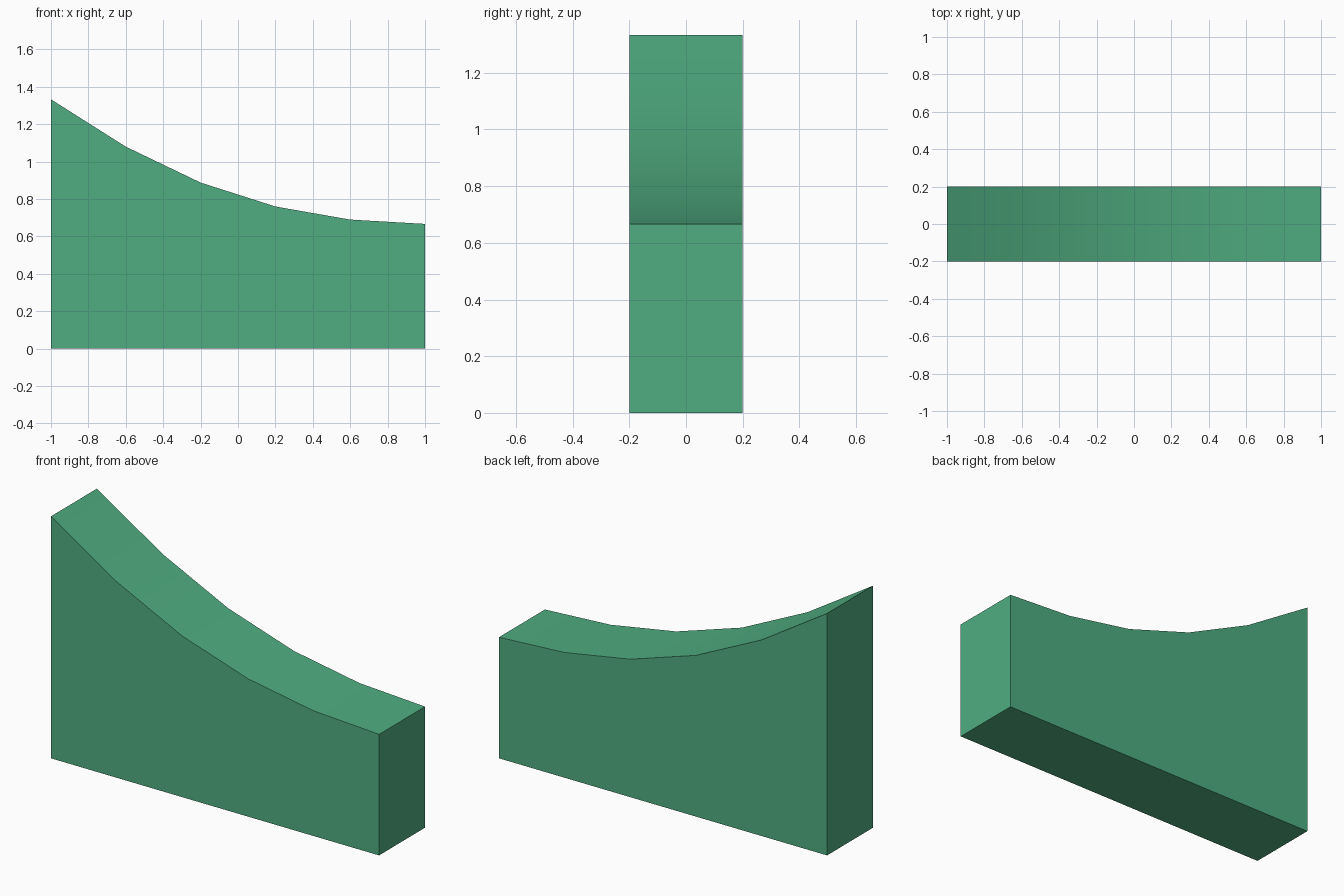
import bpy, bmesh, math

if "Cube" in bpy.data.objects:
    bpy.data.objects.remove(bpy.data.objects["Cube"])

HALF_WIDTH = 0.2

# Side profile: flat base with a concave sloping top
top_heights = [1.333, 1.08, 0.888, 0.76, 0.69, 0.667]
profile = [(-1 + 0.4 * i, z) for i, z in enumerate(top_heights)]
profile = [(-1, 0)] + profile + [(1, 0)]

# Ramp body: one strip of side walls between two capped profiles
bm = bmesh.new()
front = [bm.verts.new((x, -HALF_WIDTH, z)) for x, z in profile]
back = [bm.verts.new((x, HALF_WIDTH, z)) for x, z in profile]
bm.faces.new(front)
bm.faces.new(back[::-1])
n = len(profile)
for i in range(n):
    j = (i + 1) % n
    bm.faces.new((front[i], back[i], back[j], front[j]))
bmesh.ops.recalc_face_normals(bm, faces=bm.faces[:])

mesh = bpy.data.meshes.new("curved_ramp")
bm.to_mesh(mesh)
bm.free()
ramp = bpy.data.objects.new("curved_ramp", mesh)
bpy.context.collection.objects.link(ramp)

# Green surface
green = bpy.data.materials.new("green")
green.diffuse_color = (0.08, 0.42, 0.22, 1)
green.use_nodes = True
green.node_tree.nodes["Principled BSDF"].inputs["Base Color"].default_value = green.diffuse_color
mesh.materials.append(green)

# Smooth slope, crisp outer edges
bpy.context.view_layer.objects.active = ramp
ramp.select_set(True)
bpy.ops.object.shade_smooth_by_angle(angle=math.radians(20))
